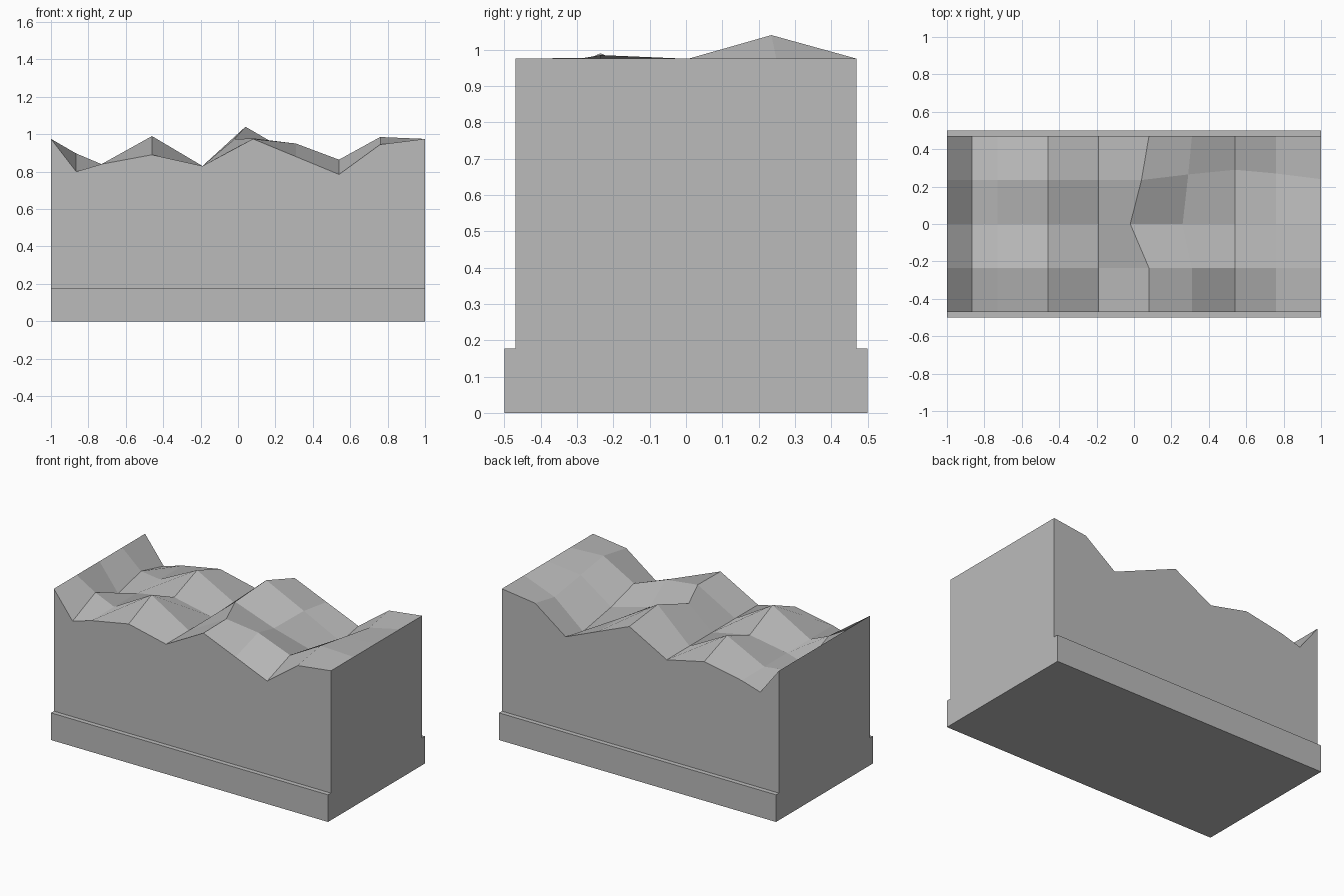
import bpy
import bmesh

cube = bpy.data.objects.get("Cube")
if cube:
    bpy.data.objects.remove(cube, do_unlink=True)

LEDGE_TOP = 0.177
HALF_DEPTH = 0.47

stone = bpy.data.materials.new("grey_stone")
stone.use_nodes = True
stone_colour = (0.5, 0.5, 0.5, 1)
stone.diffuse_color = stone_colour
stone.node_tree.nodes["Principled BSDF"].inputs["Base Color"].default_value = stone_colour


def make_object(name, bm):
    bmesh.ops.recalc_face_normals(bm, faces=bm.faces[:])
    mesh = bpy.data.meshes.new(name)
    bm.to_mesh(mesh)
    bm.free()
    mesh.materials.append(stone)
    part = bpy.data.objects.new(name, mesh)
    bpy.context.collection.objects.link(part)
    return part


# Base plinth, flush with the block at both ends
bm = bmesh.new()
bmesh.ops.create_cube(bm, size=1)
for v in bm.verts:
    v.co = (v.co.x * 2, v.co.y, (v.co.z + 0.5) * LEDGE_TOP)
make_object("base_plinth", bm)

# Height profiles of the rocky top, from front to back; the outer rows match
columns = [-1, -.865, -.73, -.46, -.19, .08, .31, .54, .76, 1]
edge = [.975, .80, .84, .89, .83, .975, .88, .785, .945, .975]
ridge = [.975, .897, .84, .99, .83, .978, .95, .864, .985, .975]
valley = [.975, .80, .84, .885, .83, .973, .875, .80, .95, .975]
peak = [.975, .857, .84, .972, .83, 1.04, .895, .75, .91, .975]
profiles = [edge, ridge, valley, peak, edge]

# Sideways and depth shifts that make the ridge lines wander
shift_x = {(2, 5): -.10, (2, 6): -.05, (3, 5): -.04, (3, 6): -.02}
shift_y = {(3, 6): .03, (3, 7): .055, (3, 8): .035, (3, 9): .005}

# Rocky block: terrain grid closed by four walls and a floor
bm = bmesh.new()
grid = []
for r, profile in enumerate(profiles):
    y = HALF_DEPTH * (r / 2 - 1)
    grid.append([bm.verts.new((x + shift_x.get((r, c), 0),
                               y + shift_y.get((r, c), 0), z))
                 for c, (x, z) in enumerate(zip(columns, profile))])
for near, far in zip(grid, grid[1:]):
    for c in range(len(columns) - 1):
        bm.faces.new((near[c], near[c + 1], far[c + 1], far[c]))

floor = [bm.verts.new((x, y * HALF_DEPTH, LEDGE_TOP))
         for x, y in ((-1, -1), (1, -1), (1, 1), (-1, 1))]
left_end = [row[-1] for row in grid]
right_end = [row[0] for row in grid]
bm.faces.new([floor[0], floor[1]] + grid[0][::-1])
bm.faces.new([floor[1], floor[2]] + left_end[::-1])
bm.faces.new([floor[2], floor[3]] + grid[-1])
bm.faces.new([floor[3], floor[0]] + right_end)
bm.faces.new(floor[::-1])
make_object("rocky_block", bm)
